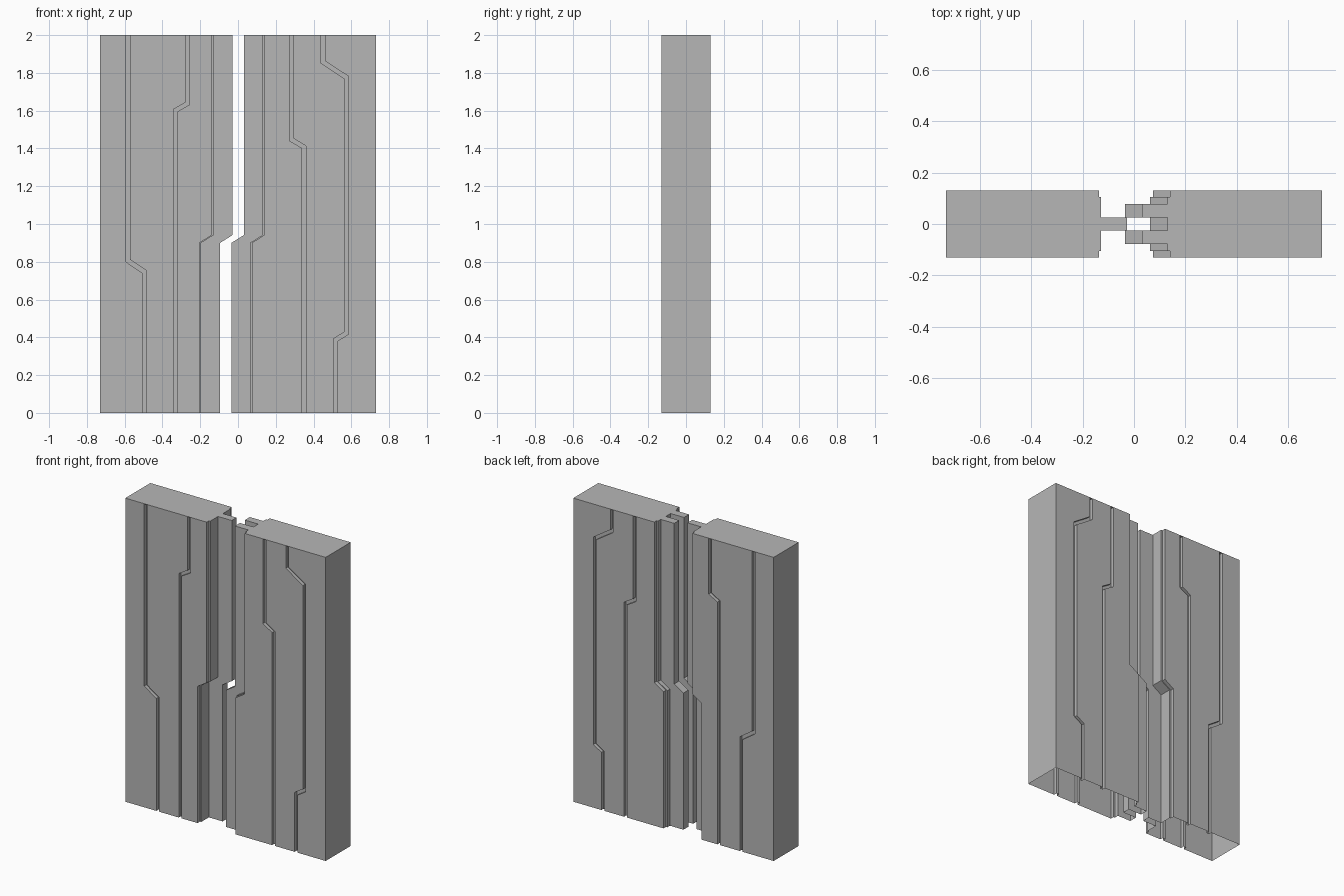
import bpy, bmesh

if "Cube" in bpy.data.objects:
    bpy.data.objects.remove(bpy.data.objects["Cube"])

H = 2.0          # door height
D = 0.13         # half thickness
BEND_LOW, BEND_HIGH = 0.90, 0.942   # jog in the meeting edge
JOG = -0.067

grey = bpy.data.materials.new("door grey")
grey.diffuse_color = (0.47, 0.47, 0.47, 1)
grey.use_nodes = True
grey.node_tree.nodes["Principled BSDF"].inputs["Base Color"].default_value = grey.diffuse_color


def make_object(name, bm):
    bmesh.ops.recalc_face_normals(bm, faces=bm.faces[:])
    mesh = bpy.data.meshes.new(name)
    bm.to_mesh(mesh)
    bm.free()
    mesh.materials.append(grey)
    ob = bpy.data.objects.new(name, mesh)
    bpy.context.collection.objects.link(ob)
    return ob


def loft(name, rings):
    """Closed solid through rings of equal point count."""
    bm = bmesh.new()
    loops = [[bm.verts.new(p) for p in ring] for ring in rings]
    n = len(loops[0])
    for a, b in zip(loops, loops[1:]):
        for i in range(n):
            j = (i + 1) % n
            bm.faces.new((a[i], a[j], b[j], b[i]))
    bm.faces.new(loops[0])
    bm.faces.new(loops[-1])
    return make_object(name, bm)


def door_leaf(name, outer, half_profile):
    """Half profile of the meeting edge runs from the front to the middle."""
    edge = half_profile + [(x, -y) for x, y in reversed(half_profile)]
    rings = []
    for z, shift in ((0, JOG), (BEND_LOW, JOG), (BEND_HIGH, 0), (H, 0)):
        ring = [(outer, -D, z)] + [(x + shift, y, z) for x, y in edge]
        rings.append(ring + [(outer, D, z)])
    return loft(name, rings)


def groove_cutter(name, path, side, width=0.021, depth=0.022):
    """Jogged vertical strip, running from just below the top to past the foot."""
    rings = []
    for i, (x, z) in enumerate(path):
        # tilt the corners so the slanted stretch keeps its width
        tilt = 0.0
        if 0 < i < len(path) - 1:
            dx = path[i + 1][0] - path[i - 1][0]
            tilt = 0.006 if dx > 0 else -0.006
        y0, y1 = side * (D - depth), side * (D + 0.05)
        l, r = x - width / 2, x + width / 2
        rings.append([(l, y0, z - tilt), (r, y0, z + tilt),
                      (r, y1, z + tilt), (l, y1, z - tilt)])
    cutter = loft(name, rings)
    cutter.hide_render = True
    return cutter


def carve(leaf, paths):
    cutters = []
    for k, path in enumerate(paths):
        for side in (-1, 1):
            c = groove_cutter("groove_cutter", path, side)
            m = leaf.modifiers.new("groove", "BOOLEAN")
            m.operation, m.solver, m.object = "DIFFERENCE", "EXACT", c
            cutters.append(c)
    # apply the cuts, then open the underside
    bpy.context.view_layer.update()
    deps = bpy.context.evaluated_depsgraph_get()
    bm = bmesh.new()
    bm.from_mesh(leaf.evaluated_get(deps).to_mesh())
    foot = [f for f in bm.faces if all(v.co.z < 0.001 for v in f.verts)]
    bmesh.ops.delete(bm, geom=foot, context="FACES")
    leaf.modifiers.clear()
    bm.to_mesh(leaf.data)
    bm.free()
    for c in cutters:
        bpy.data.objects.remove(c)


TOP, FOOT = H - 0.002, -0.1

# left leaf with a central tongue
left = door_leaf("left_door_leaf", -0.73, [
    (-0.137, -D), (-0.137, -0.105), (-0.128, -0.105),
    (-0.128, -0.025), (-0.028, -0.025)])
carve(left, [
    [(-0.582, TOP), (-0.582, 0.805), (-0.494, 0.746), (-0.494, FOOT)],
    [(-0.267, TOP), (-0.267, 1.638), (-0.33, 1.602), (-0.33, FOOT)],
])

# right leaf with two lips around a slot
right = door_leaf("right_door_leaf", 0.73, [
    (0.14, -D), (0.14, -0.105), (0.13, -0.105), (0.13, -0.077),
    (0.032, -0.077), (0.032, -0.025), (0.13, -0.025)])
carve(right, [
    [(0.283, TOP), (0.283, 1.447), (0.35, 1.407), (0.35, FOOT)],
    [(0.45, TOP), (0.45, 1.857), (0.574, 1.776),
     (0.574, 0.422), (0.515, 0.386), (0.515, FOOT)],
])
